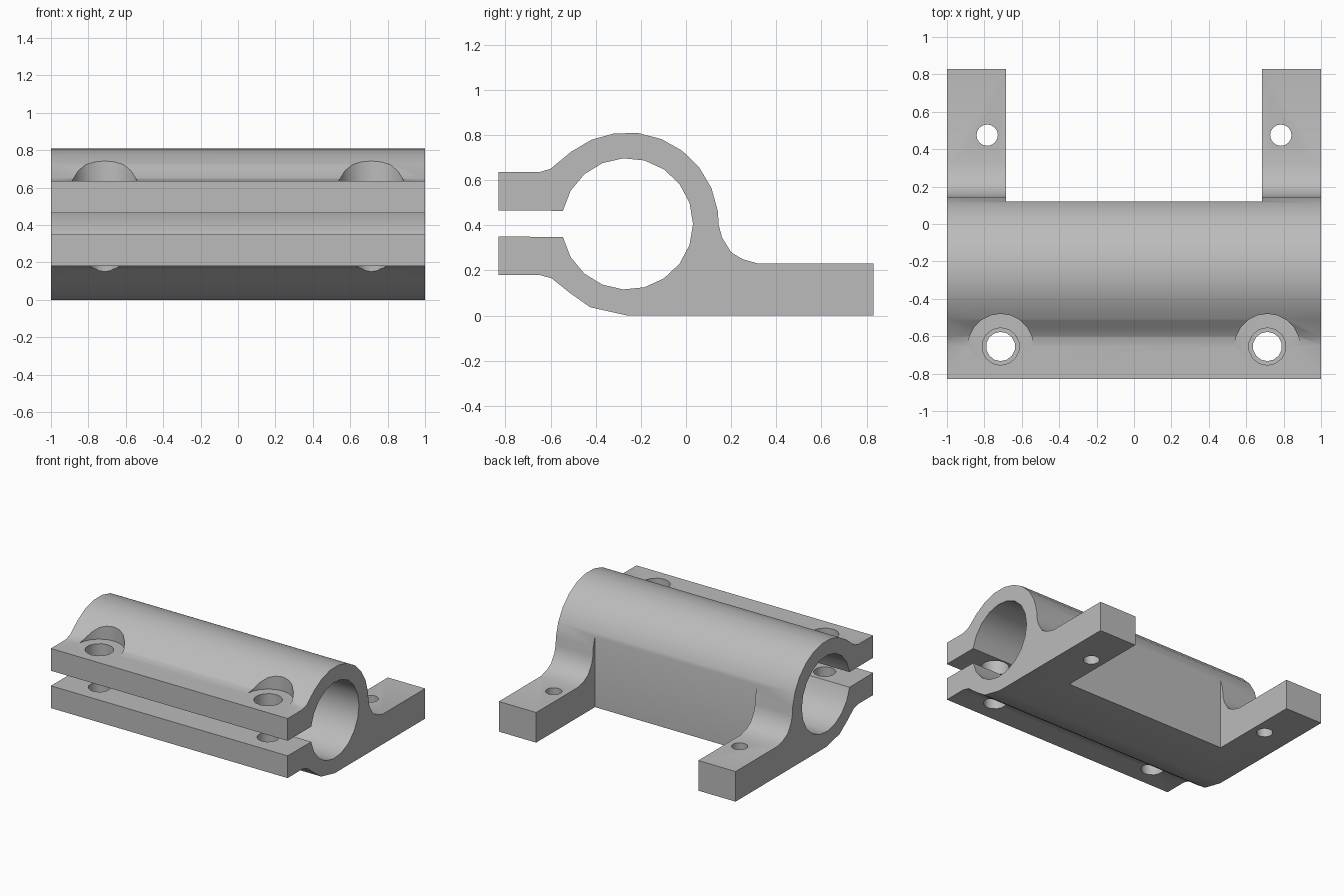
import bpy, bmesh, math

cube = bpy.data.objects.get("Cube")
if cube:
    bpy.data.objects.remove(cube)

grey = bpy.data.materials.new("light grey")
grey.use_nodes = True
colour = (0.5, 0.5, 0.5, 1)
grey.diffuse_color = colour
grey.node_tree.nodes["Principled BSDF"].inputs["Base Color"].default_value = colour

AXIS_Y, AXIS_Z = -0.26, 0.406


def arc(radius, start, end, steps):
    """Points (y, z) on a circle round the tube axis, angles in degrees."""
    angles = [math.radians(start + (end - start) * i / steps) for i in range(steps + 1)]
    return [(AXIS_Y + radius * math.cos(a), AXIS_Z + radius * math.sin(a)) for a in angles]


def add_object(name, bm):
    bmesh.ops.recalc_face_normals(bm, faces=bm.faces)
    mesh = bpy.data.meshes.new(name)
    bm.to_mesh(mesh)
    bm.free()
    mesh.materials.append(grey)
    obj = bpy.data.objects.new(name, mesh)
    bpy.context.collection.objects.link(obj)
    return obj


def extrude_x(name, profile, x0, x1):
    bm = bmesh.new()
    face = bm.faces.new([bm.verts.new((x0, y, z)) for y, z in profile])
    made = bmesh.ops.extrude_face_region(bm, geom=[face])["geom"]
    verts = [v for v in made if isinstance(v, bmesh.types.BMVert)]
    bmesh.ops.translate(bm, verts=verts, vec=(x1 - x0, 0, 0))
    return add_object(name, bm)


def cylinder(name, x, y, z0, z1, radius, sides):
    bm = bmesh.new()
    bmesh.ops.create_cone(bm, cap_ends=True, segments=sides, radius1=radius,
                          radius2=radius, depth=z1 - z0)
    bmesh.ops.translate(bm, verts=bm.verts, vec=(x, y, (z0 + z1) / 2))
    return add_object(name, bm)


# Cross-section: split clamp ring, jaws and mounting foot
profile = [(-0.83, 0.635), (-0.65, 0.635), (-0.60, 0.65)]
profile += arc(0.405, 128, 8, 8)
profile += [(0.145, 0.40), (0.16, 0.345), (0.20, 0.28), (0.25, 0.25), (0.32, 0.23)]
profile += [(0.83, 0.23), (0.83, 0), (AXIS_Y, 0), (-0.425, 0.037)]
profile += [(-0.51, 0.097), (-0.595, 0.165), (-0.65, 0.18), (-0.83, 0.18), (-0.83, 0.35)]
profile += arc(0.291, 191.5, 528.5, 18)
profile += [(-0.83, 0.465)]
body = extrude_x("clamp_body", profile, -1, 1)

# Gap between the feet
gap = [(0.12, -0.1), (0.12, 1), (1, 1), (1, -0.1)]
cutters = [extrude_x("foot_gap_cutter", gap, -0.685, 0.685)]

# Bolt holes, bolt head seats and foot holes
for side, s in (("left", 1), ("right", -1)):
    x, y = 0.713 * s, -0.655
    cutters += [
        cylinder(side + "_upper_bolt_cutter", x, y, 0.42, 0.66, 0.1, 14),
        cylinder(side + "_lower_bolt_cutter", x, y, -0.1, 0.4, 0.078, 14),
        cylinder(side + "_bolt_seat_cutter", x, y, 0.635, 1, 0.175, 20),
        cylinder(side + "_foot_hole_cutter", 0.785 * s, 0.475, -0.1, 0.5, 0.057, 16),
    ]

for cutter in cutters:
    cutter.hide_render = True
    mod = body.modifiers.new(cutter.name, "BOOLEAN")
    mod.operation = "DIFFERENCE"
    mod.solver = "EXACT"
    mod.object = cutter

# Bake the cuts and discard the cutters
bpy.context.view_layer.update()
graph = bpy.context.evaluated_depsgraph_get()
result = bpy.data.meshes.new_from_object(body.evaluated_get(graph))
body.modifiers.clear()
body.data = result
for cutter in cutters:
    bpy.data.objects.remove(cutter)

bpy.ops.object.select_all(action="DESELECT")
body.select_set(True)
bpy.context.view_layer.objects.active = body
bpy.ops.object.shade_smooth_by_angle(angle=math.radians(28))
